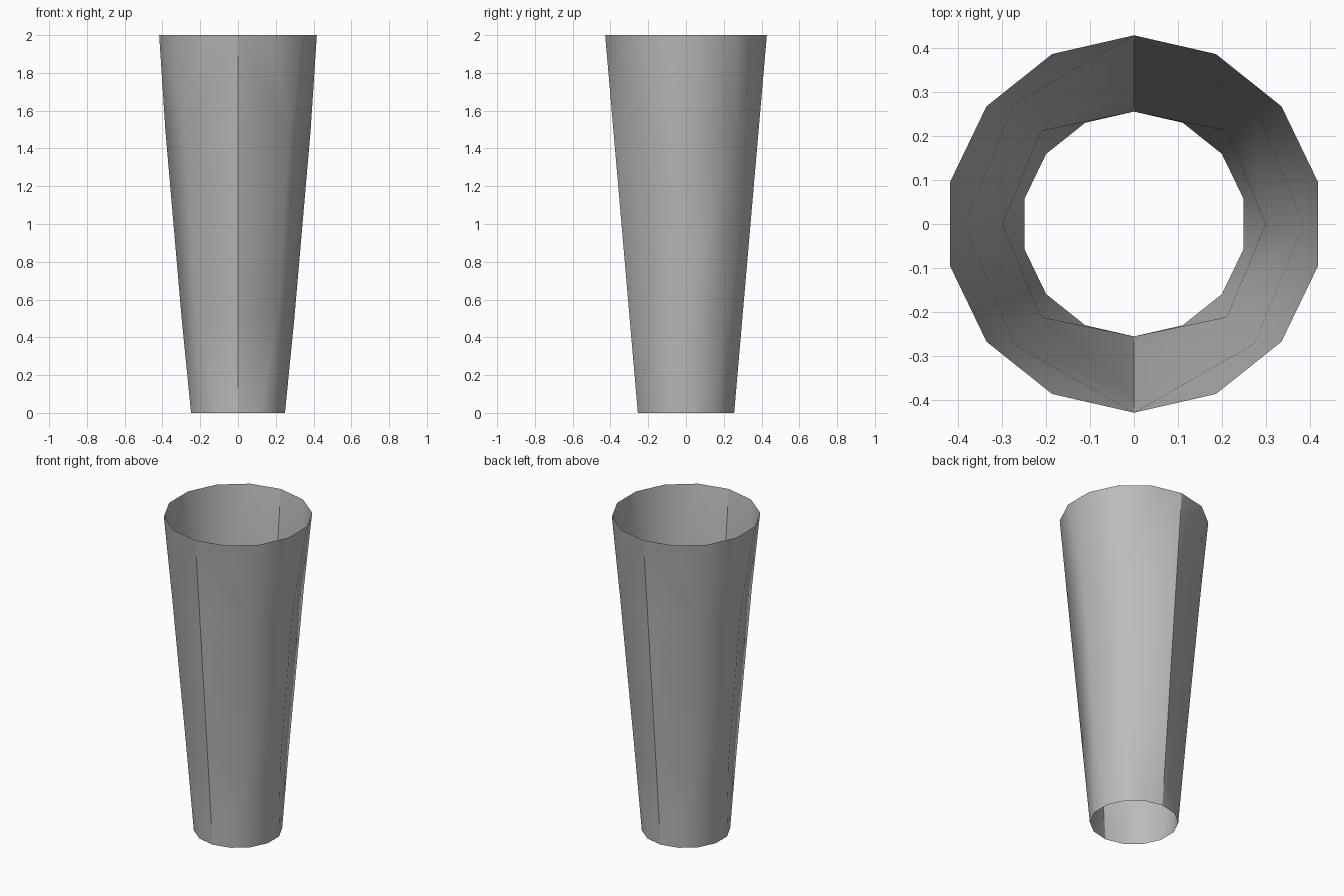
import bpy, bmesh
from math import sin, cos, pi

cube = bpy.data.objects.get("Cube")
if cube:
    bpy.data.objects.remove(cube, do_unlink=True)

HEIGHT, R_BASE, R_RIM = 2.0, 0.255, 0.428
END_SIDES, BODY_SIDES = 14, 8

grey = bpy.data.materials.new("plain grey")
grey.use_nodes = True
colour = (0.5, 0.5, 0.5, 1)
grey.diffuse_color = colour
grey.node_tree.nodes["Principled BSDF"].inputs["Base Color"].default_value = colour

bm = bmesh.new()


def ring(sides, z):
    """Ring of vertices on the cone, starting at the front."""
    r = R_BASE + (R_RIM - R_BASE) * z / HEIGHT
    return [bm.verts.new((r * sin(2 * pi * i / sides), -r * cos(2 * pi * i / sides), z))
            for i in range(sides)]


def face(verts, flip=False):
    bm.faces.new(verts[::-1] if flip else verts)


def blend(body, end, flip):
    """Join the octagon to an end ring, fanning from the diagonal corners."""
    n, m = len(body), len(end)
    # octagon corner at the middle of the fan for each end edge
    owner = []
    for j in range(m):
        quarter = int((j + 0.5) * 4 / m)
        side_edge = abs((j + 0.5) * 4 / m % 2 - 1) < 0.01
        owner.append(round((j + 0.5) * n / m) if side_edge else 2 * quarter + 1)
    for j in range(m):
        face([body[owner[j]], end[(j + 1) % m], end[j]], flip)
    # triangles standing on the octagon edges
    for k in range(n):
        a, b = k, (k + 1) % n
        diagonal = a if a % 2 else b
        edges = [j for j in range(m) if owner[j] == diagonal]
        apex = end[edges[-1] + 1 - m] if diagonal == a else end[edges[0]]
        face([body[a], body[b], apex], flip)


# Tapered tube: round ends, octagonal middle, open at both ends
base, low, high, rim = (ring(END_SIDES, 0), ring(BODY_SIDES, HEIGHT * 0.25),
                        ring(BODY_SIDES, HEIGHT * 0.75), ring(END_SIDES, HEIGHT))
for k in range(BODY_SIDES):
    n = (k + 1) % BODY_SIDES
    face([low[k], low[n], high[n], high[k]])
blend(high, rim, False)
blend(low, base, True)

mesh = bpy.data.meshes.new("tapered_tube")
bm.to_mesh(mesh)
bm.free()
mesh.materials.append(grey)
tube = bpy.data.objects.new("tapered_tube", mesh)
bpy.context.collection.objects.link(tube)

# Smooth shading with the corner creases kept sharp
bpy.context.view_layer.objects.active = tube
tube.select_set(True)
bpy.ops.object.shade_smooth_by_angle(angle=pi / 6)
